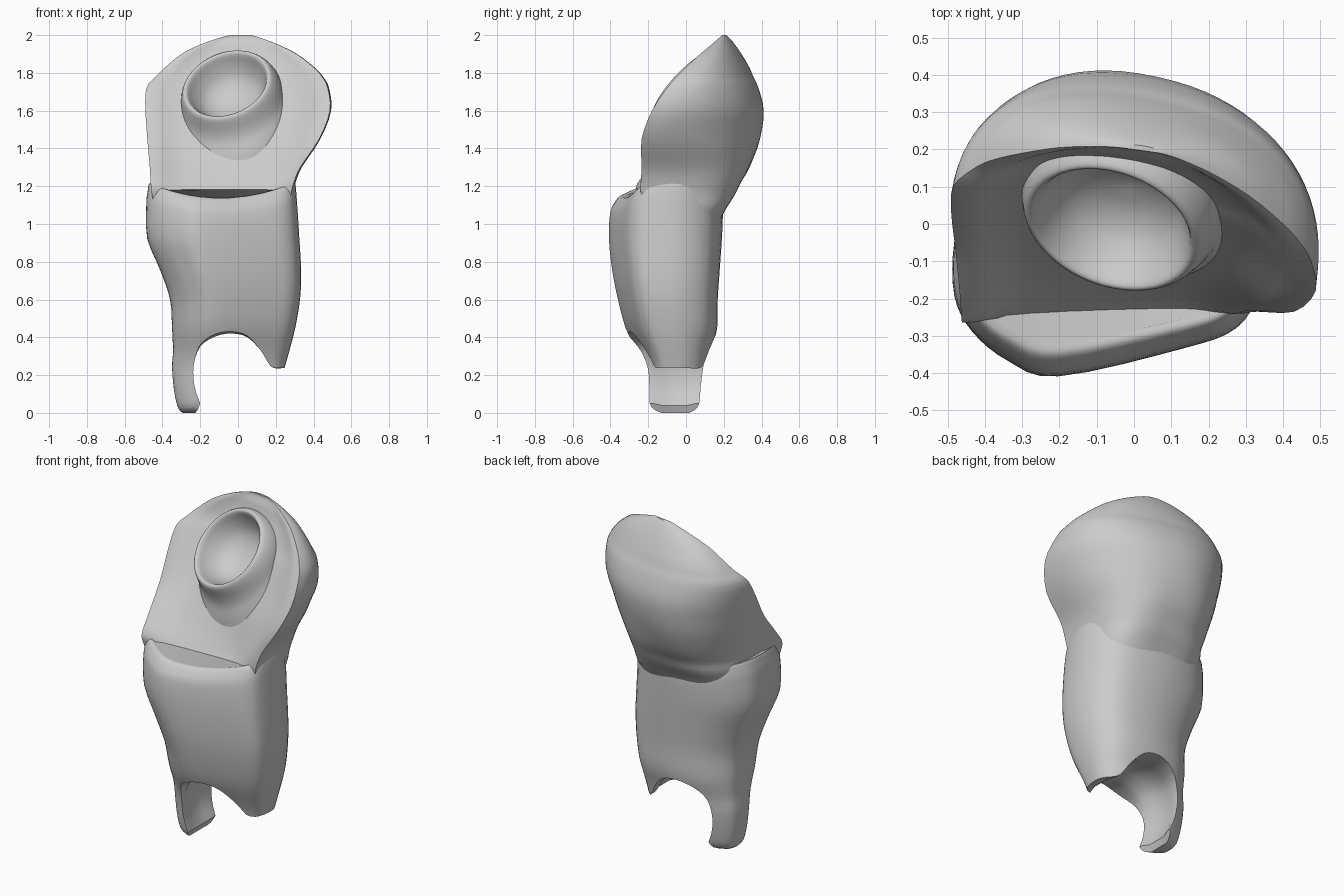
import bpy, bmesh, math
from mathutils import Vector

if "Cube" in bpy.data.objects:
    bpy.data.objects.remove(bpy.data.objects["Cube"])


def spline(pts, steps, closed=False):
    """Catmull-Rom interpolation through tuples of any size."""
    n, out = len(pts), []
    for i in range(n if closed else n - 1):
        ids = [i - 1, i, i + 1, i + 2]
        ids = [k % n if closed else max(0, min(n - 1, k)) for k in ids]
        q = [pts[k] for k in ids]
        for s in range(steps):
            t = s / steps
            out.append(tuple(
                0.5 * (2 * b + (c - a) * t + (2 * a - 5 * b + 4 * c - d) * t * t
                       + (3 * b - a - 3 * c + d) * t ** 3)
                for a, b, c, d in zip(*q)))
    if not closed:
        out.append(pts[-1])
    return out


def loft(name, rings):
    """Closed solid through equally sized rings of points."""
    bm = bmesh.new()
    vs = [[bm.verts.new(p) for p in r] for r in rings]
    n = len(rings[0])
    for a, b in zip(vs, vs[1:]):
        for i in range(n):
            j = (i + 1) % n
            bm.faces.new((a[i], a[j], b[j], b[i]))
    bm.faces.new(vs[0][::-1])
    bm.faces.new(vs[-1])
    bmesh.ops.recalc_face_normals(bm, faces=bm.faces)
    me = bpy.data.meshes.new(name)
    bm.to_mesh(me)
    bm.free()
    ob = bpy.data.objects.new(name, me)
    bpy.context.collection.objects.link(ob)
    return ob


def activate(ob):
    bpy.ops.object.select_all(action='DESELECT')
    ob.select_set(True)
    bpy.context.view_layer.objects.active = ob


def cut(ob, cutter):
    m = ob.modifiers.new("cut", 'BOOLEAN')
    m.operation, m.solver, m.object = 'DIFFERENCE', 'EXACT', cutter
    activate(ob)
    bpy.ops.object.modifier_apply(modifier=m.name)
    bpy.data.objects.remove(cutter, do_unlink=True)


def smooth(ob, deg):
    activate(ob)
    bpy.ops.object.shade_smooth_by_angle(angle=math.radians(deg))


# Lower sleeve: one cross-section scaled to (z, x left, x right, y front, y back)
section = spline([(.35, 0), (.77, .125), (.94, .21), (1, .36), (1, .67), (.86, .92),
                  (.54, 1), (.23, .94), (.05, .78), (0, .6), (0, .36), (.06, .2),
                  (.18, .07)], 4, True)
rows = [(0, -.29, .20, -.15, .04), (.03, -.315, .20, -.195, .08),
        (.12, -.335, .21, -.21, .10), (.24, -.345, .24, -.225, .12),
        (.33, -.34, .265, -.26, .135), (.45, -.345, .295, -.32, .165),
        (.6, -.355, .32, -.36, .168), (.75, -.405, .325, -.39, .178),
        (.92, -.475, .315, -.408, .19), (1.05, -.48, .303, -.402, .195),
        (1.1, -.473, .298, -.38, .19), (1.135, -.465, .292, -.35, .18),
        (1.135, -.455, .285, -.32, .16)]


def sleeve_ring(row):
    z, l, r, f, b = row
    lift = max(0, min(1, (z - .92) / .2)) * .55      # top lip dips in the middle
    ring = [(l + (r - l) * u, f + (b - f) * v) for u, v in section]
    return [(x, y, z + lift * (x + .09) ** 2) for x, y in ring]


sleeve = loft("lower_sleeve", [sleeve_ring(r) for r in spline(rows, 3)])

# Arch between the two prongs, slightly cupped inside
arch = [(-.22, -.1), (-.22, .0)] + spline(
    [(-.2, .05), (-.23, .14), (-.235, .25), (-.2, .35), (-.12, .405), (-.03, .42),
     (.05, .4), (.12, .33), (.17, .25), (.205, .235)], 3) + [(.5, .235), (.5, -.1)]
cutter = loft("arch_cutter", [[(-.03 + (x + .03) * s, y, .2 + (z - .2) * s) for x, z in arch]
                              for y, s in [(-.6, 1.08), (-.3, 1.05), (-.22, 1), (-.17, 1),
                                           (-.12, 1.08), (.0, 1.08), (.05, 1), (.5, 1)]])
cut(sleeve, cutter)
smooth(sleeve, 40)

# Shoulder dome: (z, left rim xy, right rim xy, back xy, recess of front panel)
dome_rows = [(1.0, -.42, -.20, .25, -.18, -.05, .165, 0),
             (1.08, -.44, -.23, .27, -.20, -.05, .21, 0),
             (1.15, -.455, -.255, .28, -.235, -.05, .255, .0),
             (1.21, -.462, -.26, .293, -.24, -.04, .285, .035),
             (1.3, -.467, -.19, .33, -.235, -.02, .335, .05),
             (1.45, -.48, -.06, .43, -.235, .03, .38, .06),
             (1.6, -.49, .03, .487, -.18, .06, .395, .07),
             (1.72, -.485, .10, .475, -.10, .06, .365, .06),
             (1.78, -.435, .145, .445, -.05, .06, .335, .055),
             (1.83, -.385, .17, .40, .0, .05, .315, .045),
             (1.9, -.30, .19, .31, .075, .04, .28, .03),
             (1.95, -.20, .205, .21, .135, .03, .25, .01),
             (1.985, -.10, .208, .12, .175, .02, .225, .005),
             (2.0, -.04, .205, .07, .19, .02, .21, 0)]
panel = [(.04, 0), (.09, .25), (.16, .85), (.25, 1), (.38, 1.08), (.5, 1.1), (.62, 1.08),
         (.75, 1), (.84, .85), (.91, .25), (.96, 0)]


def dome_ring(row):
    z, lx, ly, rx, ry, bx, by, depth = row
    L, R, B = Vector((lx, ly, z)), Vector((rx, ry, z)), Vector((bx, by, z))
    M = (L + R) / 2
    p = .62 + .28 * max(0, min(1, (z - 1.1) / .4))    # boxier towards the sleeve
    ring = []
    for i in range(41):
        c, s = math.cos(math.pi * i / 40), max(0, math.sin(math.pi * i / 40))
        ring.append(M + (L - M) * math.copysign(abs(c) ** p, c) + (B - M) * s ** p)
    return ring + [R.lerp(L, f) + Vector((0, depth * d, 0)) for f, d in panel]


dome = loft("shoulder_dome", [dome_ring(r) for r in spline(dome_rows, 3)])

# Joint socket: tilted ring with a bowl, flaring into the panel on its lower side
centre, axis = Vector((-.06, -.012, 1.74)), Vector((-.27, -.71, .66)).normalized()
turn = axis.to_track_quat('Z', 'Y')


def lathe(name, profile, n=48):
    rings = []
    for r, h, flare in profile:
        ring = []
        for i in range(n):
            a = 2 * math.pi * i / n
            d = turn @ Vector((math.cos(a), math.sin(a), 0))
            ring.append(centre + d * (r + flare * max(0, .2 - d.z)) + axis * h)
        rings.append(ring)
    return loft(name, rings)


socket = lathe("joint_socket", spline(
    [(.26, -.21, .16), (.27, -.165, .1), (.272, -.12, .04), (.27, -.08, .01),
     (.26, -.04, 0), (.245, -.01, 0), (.23, 0, 0), (.216, -.012, 0), (.195, -.06, 0),
     (.155, -.12, 0), (.09, -.16, 0), (.01, -.175, 0)], 3))
cut(dome, lathe("bowl_cutter", [(.235, .3, 0), (.235, -.01, 0), (.215, -.06, 0),
                                (.17, -.135, 0), (.1, -.175, 0), (.01, -.187, 0)]))
smooth(dome, 40)
smooth(socket, 60)
